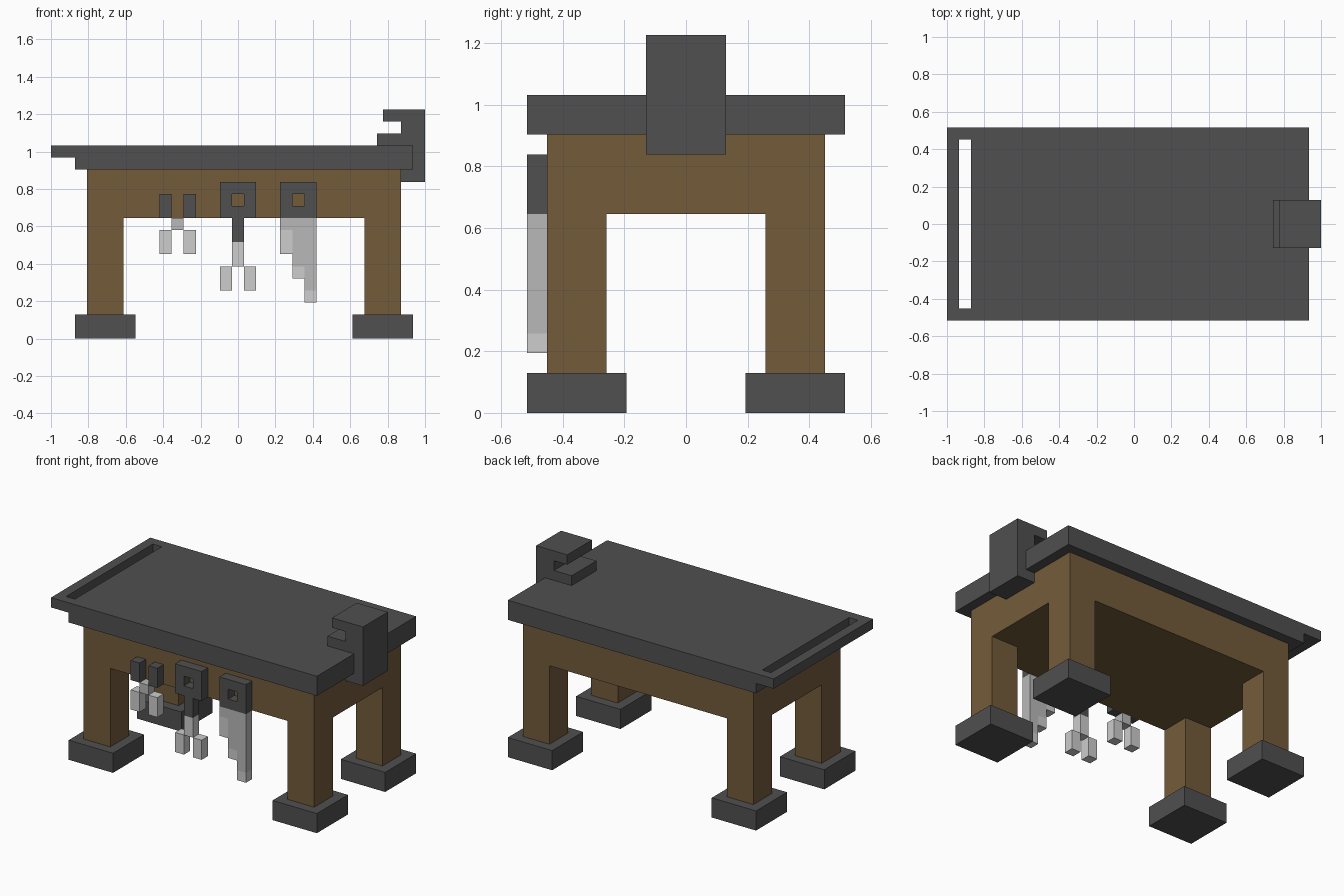
import bpy
import bmesh
from mathutils import Vector

if "Cube" in bpy.data.objects:
    bpy.data.objects.remove(bpy.data.objects["Cube"], do_unlink=True)

U = 2 / 31  # one grid block; all sizes below are in blocks


def material(name, rgb):
    m = bpy.data.materials.new(name)
    m.use_nodes = True
    m.diffuse_color = (*rgb, 1)
    bsdf = m.node_tree.nodes["Principled BSDF"]
    bsdf.inputs["Base Color"].default_value = (*rgb, 1)
    bsdf.inputs["Roughness"].default_value = 0.9
    return m


IRON = material("dark iron", (0.08, 0.08, 0.08))
WOOD = material("brown wood", (0.171, 0.105, 0.042))
STEEL = material("grey steel", (0.485, 0.485, 0.485))
EDGE = material("light steel", (0.61, 0.61, 0.61))


def prism(name, profile, y0, y1, mat):
    """Extrude an (x, z) outline along y."""
    bm = bmesh.new()
    face = bm.faces.new([bm.verts.new((x * U, y0 * U, z * U)) for x, z in profile])
    side = bmesh.ops.extrude_face_region(bm, geom=[face])["geom"]
    bmesh.ops.translate(bm, vec=Vector((0, (y1 - y0) * U, 0)),
                        verts=[v for v in side if isinstance(v, bmesh.types.BMVert)])
    bmesh.ops.recalc_face_normals(bm, faces=bm.faces)
    mesh = bpy.data.meshes.new(name)
    bm.to_mesh(mesh)
    bm.free()
    mesh.materials.append(mat)
    obj = bpy.data.objects.new(name, mesh)
    bpy.context.collection.objects.link(obj)
    return obj


def box(name, x0, x1, y0, y1, z0, z1, mat):
    return prism(name, [(x0, z0), (x1, z0), (x1, z1), (x0, z1)], y0, y1, mat)


def cut(obj, *bounds):
    """Cut a box-shaped opening out of an object."""
    cutter = box("cutter", *bounds, obj.data.materials[0])
    mod = obj.modifiers.new("opening", "BOOLEAN")
    mod.operation = "DIFFERENCE"
    mod.solver = "EXACT"
    mod.object = cutter
    bpy.context.view_layer.objects.active = obj
    bpy.ops.object.modifier_apply(modifier=mod.name)
    bpy.data.objects.remove(cutter, do_unlink=True)


# Wooden frame: arch across the front, then an arch through the sides
frame = prism("wooden_frame", [(-12.5, 2), (-9.5, 2), (-9.5, 10), (10.5, 10), (10.5, 2),
                               (13.5, 2), (13.5, 14), (-12.5, 14)], -7, 7, WOOD)
cut(frame, -14, 15, -4, 4, 0, 10)

# Feet
for side, x in (("right", -13.5), ("left", 9.5)):
    for end, y in (("front", -8), ("back", 3)):
        box(f"foot_{end}_{side}", x, x + 5, y, y + 5, 0, 2, IRON)

# Table top with a thin lip and a slot through it
top = prism("table_top", [(-13.5, 14), (14.5, 14), (14.5, 16), (-15.5, 16),
                          (-15.5, 15), (-13.5, 15)], -8, 8, IRON)
cut(top, -14.5, -13.5, -7, 7, 14.5, 17)

# Clamp on the left end
prism("clamp", [(13.5, 13), (15.5, 13), (15.5, 19), (12, 19), (12, 18), (13.5, 18),
                (13.5, 17), (11.5, 17), (11.5, 16), (13.5, 16)], -2, 2, IRON)


# Hanging tools, one block thick against the front of the frame
def slab(name, x0, x1, z0, z1, mat):
    return box(name, x0, x1, -8, -7, z0, z1, mat)


# Pliers
for side, x in (("right", -6.5), ("left", -4.5)):
    slab(f"pliers_handle_{side}", x, x + 1, 10, 12, IRON)
    slab(f"pliers_jaw_{side}", x, x + 1, 7, 9, EDGE)
slab("pliers_pivot", -5.5, -4.5, 9, 10, STEEL)

# Fork
grip = prism("fork_handle", [(-0.5, 8), (0.5, 8), (0.5, 10), (1.5, 10), (1.5, 13),
                             (-1.5, 13), (-1.5, 10), (-0.5, 10)], -8, -7, IRON)
cut(grip, -0.5, 0.5, -9, -6, 11, 12)
slab("fork_shaft", -0.5, 0.5, 6, 8, EDGE)
for side, x in (("right", -1.5), ("left", 0.5)):
    slab(f"fork_prong_{side}", x, x + 1, 4, 6, EDGE)

# Stepped blade with a lighter cutting edge
grip = slab("blade_handle", 3.5, 6.5, 10, 13, IRON)
cut(grip, 4.5, 5.5, -9, -6, 11, 12)
prism("blade", [(5.5, 4), (6.5, 4), (6.5, 10), (3.5, 10), (3.5, 9), (4.5, 9),
                (4.5, 6), (5.5, 6)], -8, -7, STEEL)
for i, (z0, z1) in enumerate(((7, 9), (5, 6), (3, 4))):
    slab(f"blade_edge_{i + 1}", 3.5 + i, 4.5 + i, z0, z1, EDGE)
